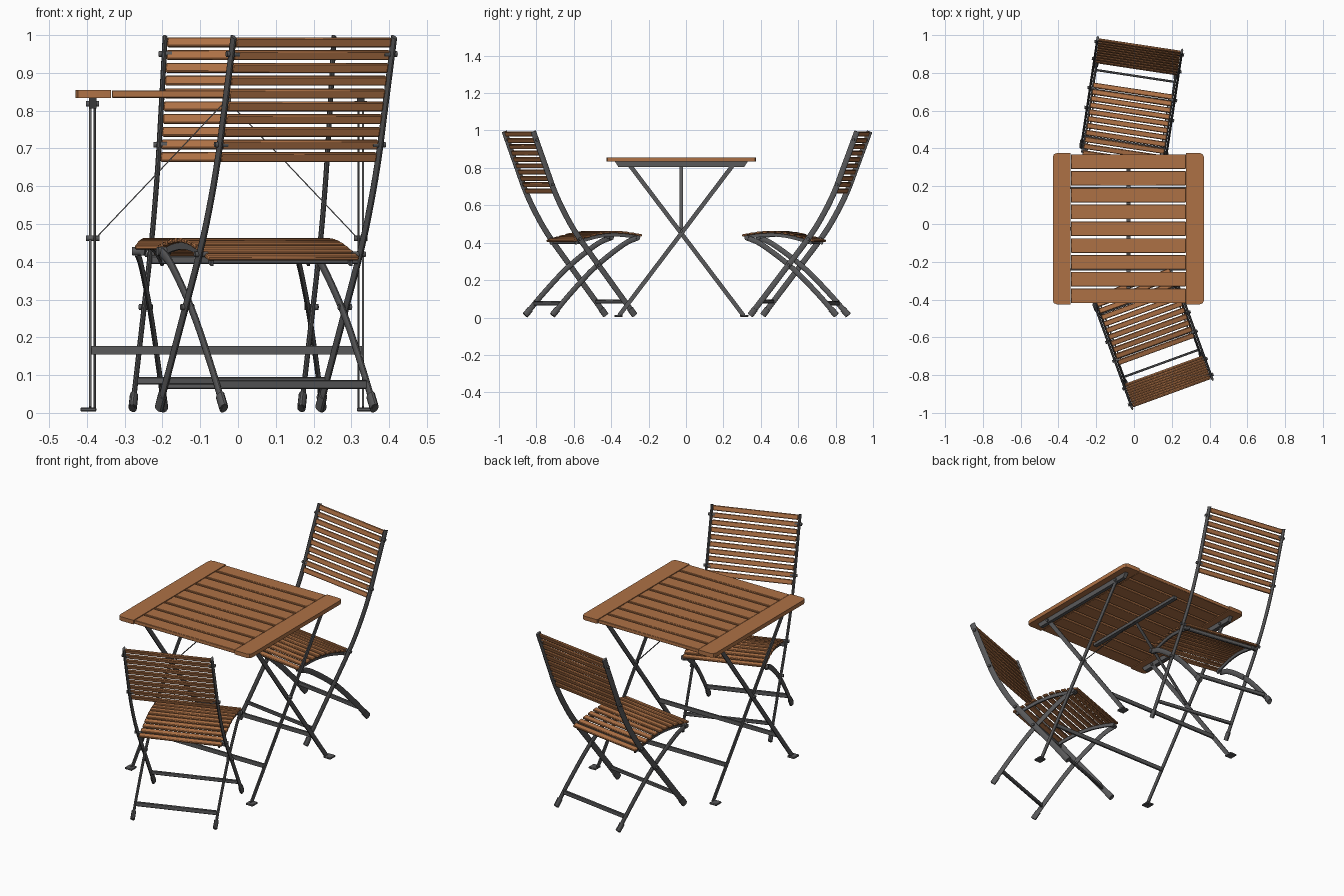
import bpy, bmesh, math
from mathutils import Matrix, Vector

if "Cube" in bpy.data.objects:
    bpy.data.objects.remove(bpy.data.objects["Cube"])


def material(name, rgb):
    m = bpy.data.materials.new(name)
    m.use_nodes = True
    m.diffuse_color = (*rgb, 1)
    node = m.node_tree.nodes["Principled BSDF"]
    node.inputs["Base Color"].default_value = (*rgb, 1)
    node.inputs["Roughness"].default_value = 0.6
    return m


WOOD = material("warm_wood", (0.42, 0.165, 0.06))
STEEL = material("dark_steel", (0.1, 0.1, 0.103))


def finish(bm, name, mat, place, bevel=0):
    """Turn a bmesh into a placed object."""
    bmesh.ops.recalc_face_normals(bm, faces=bm.faces)
    me = bpy.data.meshes.new(name)
    bm.to_mesh(me)
    bm.free()
    me.materials.append(mat)
    ob = bpy.data.objects.new(name, me)
    bpy.context.collection.objects.link(ob)
    ob.matrix_world = place
    if bevel:
        mod = ob.modifiers.new("soft_edges", "BEVEL")
        mod.width, mod.segments = bevel, 1
    bpy.ops.object.select_all(action="DESELECT")
    ob.select_set(True)
    bpy.context.view_layer.objects.active = ob
    bpy.ops.object.shade_smooth_by_angle(angle=math.radians(40))
    return ob


def box(bm, center, size, rot=Matrix.Identity(4)):
    m = Matrix.Translation(center) @ rot @ Matrix.Diagonal((*size, 1))
    return bmesh.ops.create_cube(bm, size=1, matrix=m)["verts"]


def bolt(bm, x, y, z, length, radius=0.008):
    m = Matrix.Translation((x, y, z)) @ Matrix.Rotation(math.pi / 2, 4, "Y")
    bmesh.ops.create_cone(bm, cap_ends=True, segments=10, radius1=radius,
                          radius2=radius, depth=length, matrix=m)


def smooth_path(pts, steps=5):
    """Catmull-Rom curve through (y, z) points."""
    p = [Vector(q) for q in pts]
    p = [2 * p[0] - p[1]] + p + [2 * p[-1] - p[-2]]
    out = []
    for a, b, c, d in zip(p, p[1:], p[2:], p[3:]):
        for i in range(steps):
            t = i / steps
            out.append(0.5 * (2 * b + (c - a) * t + (2 * a - 5 * b + 4 * c - d) * t * t
                              + (3 * b - a - 3 * c + d) * t ** 3))
    return out + [p[-2]]


def along(path, count):
    """Evenly spaced points on a path, each with its slope angle."""
    lengths = [(b - a).length for a, b in zip(path, path[1:])]
    for k in range(count):
        rest = sum(lengths) * k / (count - 1)
        for a, b, l in zip(path, path[1:], lengths):
            if rest <= l + 1e-6:
                d = b - a
                yield a + d * rest / l, math.atan2(d.y, d.x)
                break
            rest -= l


def sweep(bm, path, x, width, depth, sides=12):
    """Sweep an oval (or 4-sided flat) section along a path in the y-z plane."""
    rings = []
    for i, q in enumerate(path):
        t = (path[min(i + 1, len(path) - 1)] - path[max(i - 1, 0)]).normalized()
        n = Vector((-t.y, t.x))
        ring = []
        for k in range(sides):
            a = math.tau * (k + 0.5) / sides
            r = 0.5 if sides > 4 else math.sqrt(0.5)
            o = q + n * (math.sin(a) * depth * r)
            ring.append(bm.verts.new((x + math.cos(a) * width * r, o.x, o.y)))
        rings.append(ring)
    for r, s in zip(rings, rings[1:]):
        for k in range(sides):
            j = (k + 1) % sides
            bm.faces.new((r[k], r[j], s[j], s[k]))
    bm.faces.new(rings[0])
    bm.faces.new(rings[-1])


# ---------------------------------------------------------------- chair
RAIL = smooth_path([(0.012, 0.995), (0.085, 0.8), (0.135, 0.67), (0.195, 0.55),
                    (0.27, 0.43), (0.43, 0.22), (0.59, 0.011)])
REAR = smooth_path([(0.615, 0.428), (0.53, 0.39), (0.37, 0.27), (0.23, 0.13), (0.125, 0.011)])
SEAT = smooth_path([(0.26, 0.413), (0.32, 0.431), (0.4, 0.45), (0.48, 0.457),
                    (0.56, 0.452), (0.622, 0.441)])
BACK = smooth_path([(0.019, 0.981), (0.085, 0.8), (0.133, 0.677)])


def chair(prefix, x, y, angle):
    place = Matrix.Translation((x, y, 0)) @ Matrix.Rotation(math.radians(angle), 4, "Z")

    # slatted backrest and seat
    for name, path, count, wide, half in (("back_slats", BACK, 10, 0.026, 0.219),
                                          ("seat_slats", SEAT, 11, 0.028, 0.213)):
        bm = bmesh.new()
        for p, a in along(path, count):
            box(bm, (0, *p), (half * 2, wide, 0.012), Matrix.Rotation(a, 4, "X"))
        finish(bm, prefix + name, WOOD, place, 0.003)

    # long back rails, curved rear legs, feet and seat bearers
    rails, legs, feet, bearers, bolts = (bmesh.new() for _ in range(5))
    for s in (-1, 1):
        sweep(rails, RAIL, s * 0.226, 0.013, 0.031)
        sweep(legs, REAR, s * 0.212, 0.013, 0.029)
        for path, off in ((RAIL, 0.226), (REAR, 0.212)):
            end, d = path[-1], (path[-2] - path[-1]).normalized()
            sweep(feet, [end + d * 0.045, end + d * 0.002], s * off, 0.022, 0.035)
        sweep(bearers, [q - Vector((0, 0.015)) for q in SEAT], s * 0.196, 0.008, 0.018, 4)
        for by, bz in ((0.03, 0.95), (0.12, 0.71), (0.275, 0.42), (0.382, 0.28)):
            bolt(bolts, s * 0.222, by, bz, 0.036)
        bolt(bolts, s * 0.206, 0.61, 0.428, 0.034, 0.012)
    finish(rails, prefix + "back_rails", STEEL, place)
    finish(legs, prefix + "rear_legs", STEEL, place)
    finish(feet, prefix + "feet", STEEL, place)
    finish(bearers, prefix + "seat_bearers", STEEL, place)
    finish(bolts, prefix + "bolts", STEEL, place)

    # cross bars
    bm = bmesh.new()
    box(bm, (0, 0.178, 0.075), (0.42, 0.012, 0.024))
    box(bm, (0, 0.534, 0.085), (0.446, 0.012, 0.02))
    box(bm, (0, 0.283, 0.405), (0.446, 0.012, 0.022))
    finish(bm, prefix + "cross_bars", STEEL, place, 0.003)


chair("front_chair_", 0.205, -0.905, 20)
chair("back_chair_", 0.0325, 0.96, 171.4)

# ---------------------------------------------------------------- table
TABLE = Matrix.Translation((-0.03, -0.025, 0))

# slatted top with clipped end boards
bm = bmesh.new()
pitch = 0.8 / 9
for i in range(9):
    box(bm, (0, (i - 4) * pitch, 0.844), (0.608, pitch - 0.012, 0.02))
finish(bm, "table_slats", WOOD, TABLE, 0.002)

bm = bmesh.new()
for s in (-1, 1):
    box(bm, (s * 0.353, 0, 0.844), (0.094, 0.8, 0.022))
corners = [e for e in bm.edges
           if abs(e.verts[0].co.z - e.verts[1].co.z) > 0.01 and abs(e.verts[0].co.x) > 0.39]
bmesh.ops.bevel(bm, geom=corners, offset=0.02, segments=2, profile=0.5, affect="EDGES")
finish(bm, "table_end_boards", WOOD, TABLE)

# bearers under the top
bm = bmesh.new()
for s in (-1, 1):
    vs = box(bm, (s * 0.355, 0, 0.82), (0.02, 0.71, 0.028))
    for v in vs:
        if v.co.z < 0.82:
            v.co.y *= 0.95
box(bm, (0, 0, 0.826), (0.022, 0.65, 0.016))
finish(bm, "table_bearers", STEEL, TABLE)

# crossed legs, feet and stretchers
legs, feet, bars, bolts = (bmesh.new() for _ in range(4))
for d, off in ((-1, 0.361), (1, 0.349)):
    for s in (-1, 1):
        sweep(legs, [Vector((d * 0.333, 0.01)), Vector((-d * 0.28, 0.82))],
              s * off, 0.006, 0.023, 4)
        box(feet, (s * 0.366, d * 0.336, 0.009), (0.042, 0.045, 0.01))
        bolt(bolts, s * 0.355, -d * 0.275, 0.818, 0.034)
    box(bars, (0, d * 0.216, 0.166), (off * 2, 0.01, 0.022))
for s in (-1, 1):
    bolt(bolts, s * 0.355, 0, 0.462, 0.036)
finish(legs, "table_legs", STEEL, TABLE)
finish(feet, "table_feet", STEEL, TABLE, 0.002)
finish(bars, "table_stretchers", STEEL, TABLE)
finish(bolts, "table_bolts", STEEL, TABLE)

# slanting flat stays from the leg pivots to the middle bearer
bm = bmesh.new()
for s in (-1, 1):
    a, b = Vector((s * 0.345, 0, 0.464)), Vector((s * 0.008, 0, 0.82))
    rot = (b - a).to_track_quat("X", "Z").to_matrix().to_4x4()
    box(bm, (a + b) / 2, ((b - a).length, 0.018, 0.003), rot)
finish(bm, "table_stays", STEEL, TABLE)
